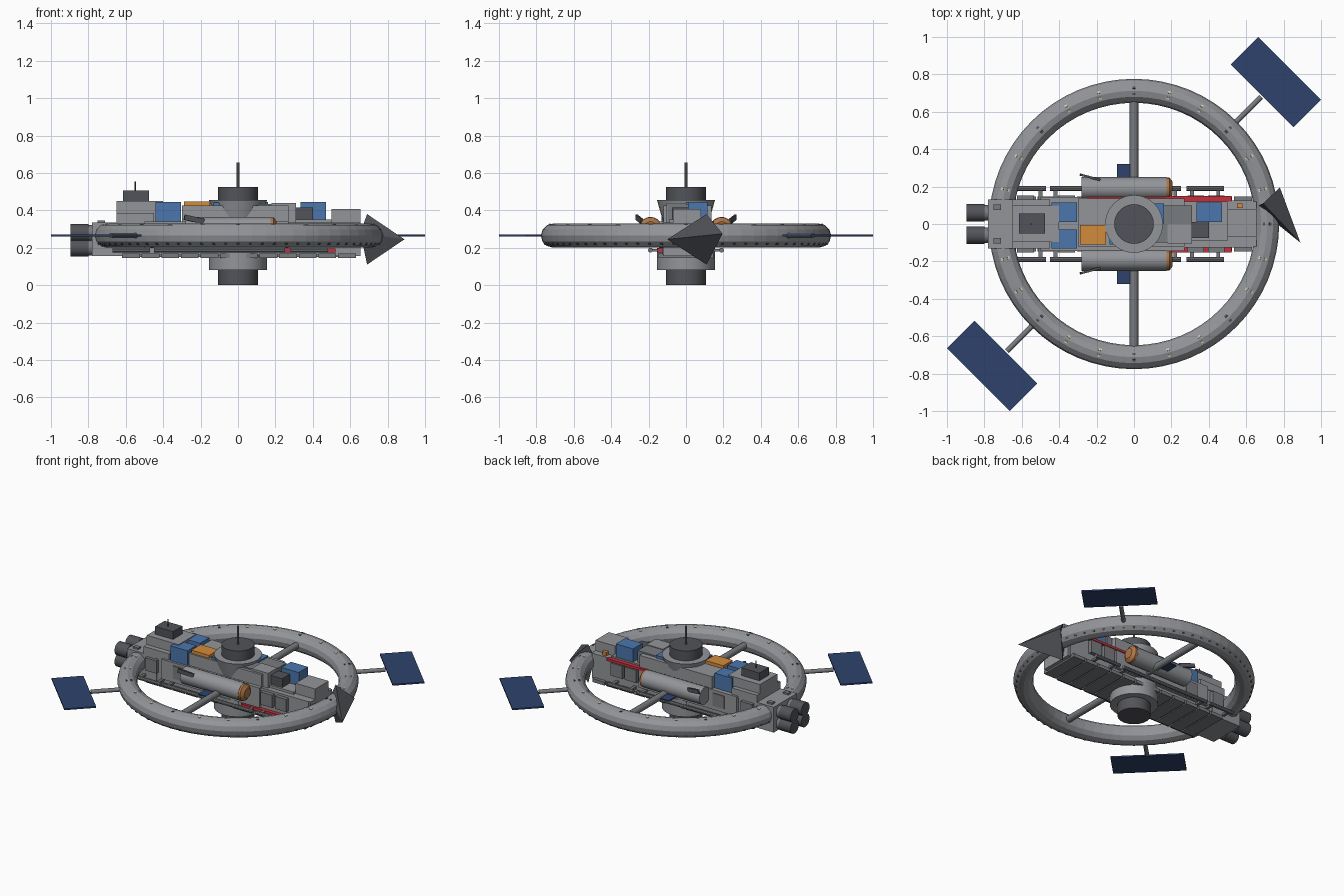
import bpy, bmesh, math
from mathutils import Vector, Matrix

if "Cube" in bpy.data.objects:
    bpy.data.objects.remove(bpy.data.objects["Cube"], do_unlink=True)


def material(name, *rgb):
    m = bpy.data.materials.new(name)
    m.use_nodes = True
    m.diffuse_color = (*rgb, 1)
    m.node_tree.nodes["Principled BSDF"].inputs["Base Color"].default_value = (*rgb, 1)
    return m


GREY = material("hull grey", .29, .3, .32)
MID = material("trim grey", .19, .2, .215)
DARK = material("dark grey", .085, .088, .1)
BLUE = material("container blue", .07, .18, .42)
ORANGE = material("container orange", .65, .26, .045)
COPPER = material("copper", .42, .18, .06)
NAVY = material("solar navy", .026, .055, .15)
RED = material("stripe red", .55, .03, .045)
CREAM = material("window cream", .7, .6, .4)


def finish(name, bm, mat, smooth=False):
    bmesh.ops.recalc_face_normals(bm, faces=bm.faces)
    mesh = bpy.data.meshes.new(name)
    bm.to_mesh(mesh)
    bm.free()
    mesh.materials.append(mat)
    ob = bpy.data.objects.new(name, mesh)
    bpy.context.collection.objects.link(ob)
    if smooth:
        bpy.ops.object.select_all(action="DESELECT")
        bpy.context.view_layer.objects.active = ob
        ob.select_set(True)
        bpy.ops.object.shade_smooth_by_angle(angle=math.radians(35))
    return ob


def box(name, mat, x, y, z, bevel=0):
    """Box spanning the given (min, max) ranges."""
    bm = bmesh.new()
    mid = Vector([(a + b) / 2 for a, b in (x, y, z)])
    size = [b - a for a, b in (x, y, z)]
    bmesh.ops.create_cube(bm, size=1, matrix=Matrix.Translation(mid) @ Matrix.Diagonal((*size, 1)))
    if bevel:
        bmesh.ops.bevel(bm, geom=bm.edges[:], offset=bevel, segments=1, affect="EDGES")
    return finish(name, bm, mat)


def rod(name, mat, a, b, r1, r2=None, sides=16):
    """Cylinder or cone from point a to point b."""
    a, b = Vector(a), Vector(b)
    turn = (b - a).to_track_quat("Z", "Y").to_matrix().to_4x4()
    bm = bmesh.new()
    bmesh.ops.create_cone(bm, cap_ends=True, segments=sides, radius1=r1,
                          radius2=r1 if r2 is None else r2, depth=(b - a).length,
                          matrix=Matrix.Translation((a + b) / 2) @ turn)
    return finish(name, bm, mat, sides > 12)


MIDZ, RING, TUBE = .265, .712, .064

# Habitat ring
bpy.ops.mesh.primitive_torus_add(location=(0, 0, MIDZ), major_radius=RING, minor_radius=TUBE,
                                 major_segments=64, minor_segments=12)
ring = bpy.context.object
ring.name = "habitat_ring"
ring.data.materials.append(GREY)


def ring_windows(name, mat, angles, tilts, size):
    """Thin plates laid on the ring tube at the given tube angles."""
    bm = bmesh.new()
    for ang in angles:
        for tilt in tilts:
            spot = (Matrix.Rotation(ang, 4, "Z") @ Matrix.Translation((RING, 0, MIDZ))
                    @ Matrix.Rotation(-tilt, 4, "Y") @ Matrix.Translation((TUBE - .001, 0, 0)))
            bmesh.ops.create_cube(bm, size=1, matrix=spot @ Matrix.Diagonal((.006, size, size * .7, 1)))
    finish(name, bm, mat)


steps = [math.radians(15 * i) for i in range(24)]
top_rows = [math.radians(75), math.radians(105)]
ring_windows("lit_windows", CREAM, [a for i, a in enumerate(steps) if i % 3], top_rows, .016)
ring_windows("unlit_windows", DARK, steps[::3], top_rows, .016)
ring_windows("lower_windows", DARK, [math.radians(5 * i) for i in range(72)],
             [math.radians(-45)], .014)

# Solar wings, masts and spokes on opposite sides
for side, tag in ((1, "left"), (-1, "right")):
    rod(f"mast_{tag}", MID, (side * .53, side * .53, MIDZ), (side * .68, side * .68, MIDZ), .014)
    wing = box(f"solar_wing_{tag}", NAVY, (-.237, .237), (-.104, .104), (-.005, .005))
    wing.matrix_world = (Matrix.Translation((side * .758, side * .758, MIDZ))
                         @ Matrix.Rotation(math.radians(-45), 4, "Z"))
    rod(f"spoke_{tag}", MID, (0, side * .1, MIDZ), (0, side * .66, MIDZ), .023)

# Main hull
box("main_hull", GREY, (-.64, .64), (-.125, .125), (.16, .335))
box("engine_block", GREY, (-.78, -.55), (-.13, .13), (.155, .335))
box("hull_waist", GREY, (-.5, .27), (-.145, .145), (.2, .34))
box("bow_block", GREY, (.48, .655), (-.12, .12), (.155, .335))
box("keel", MID, (-.62, .63), (-.11, .11), (.15, .165))
for i in range(12):
    x = -.62 + i * .105
    box(f"keel_plate_{i + 1}", MID, (x, x + .095), (-.148, .148), (.144, .168))

# Engines
for y in (-.06, .06):
    for z in (.2, .28):
        rod("engine_nozzle", MID, (-.76, y, z), (-.84, y, z), .042)
        rod("engine_bell", DARK, (-.8, y, z), (-.895, y, z), .047)

# Upper deck
box("aft_house", GREY, (-.65, -.4), (-.095, .1), (.33, .45))
box("aft_shoulder", GREY, (-.65, -.45), (-.13, .13), (.33, .385))
box("aft_cabin", DARK, (-.615, -.475), (-.05, .055), (.45, .505))
rod("aft_antenna", DARK, (-.55, 0, .5), (-.55, 0, .555), .004, sides=8)
box("deck_block", GREY, (-.3, .27), (-.12, .135), (.33, .425))
box("deck_step", MID, (-.04, .31), (-.1, .1), (.33, .435))
box("blue_container_aft_left", BLUE, (-.44, -.305), (.01, .115), (.34, .445))
box("blue_container_aft_right", BLUE, (-.44, -.305), (-.13, -.03), (.34, .445))
box("blue_container_mid", BLUE, (.06, .16), (.0, .11), (.36, .445))
box("blue_container_mid_aft", BLUE, (-.13, -.05), (-.11, 0), (.36, .442))
box("orange_container", ORANGE, (-.29, -.15), (-.11, -.005), (.34, .447))
box("fore_house", GREY, (.18, .31), (-.105, 0), (.33, .44))
box("fore_hatch", DARK, (.31, .4), (-.075, .01), (.33, .415))
box("fore_deck", GREY, (.27, .5), (-.09, .12), (.33, .352))
box("blue_container_fore", BLUE, (.335, .47), (.01, .115), (.35, .445))
box("bow_house", GREY, (.5, .655), (-.07, .08), (.33, .408))
box("bow_locker", ORANGE, (.55, .58), (.085, .11), (.33, .36))
for y in (-.09, .09):
    box("engine_cleat", MID, (-.75, -.71), (y - .015, y + .015), (.33, .347))

# Central tower above and below
rod("upper_collar", GREY, (0, 0, .33), (0, 0, .455), .12, .155, 24)
rod("upper_drum", DARK, (0, 0, .45), (0, 0, .525), .106, sides=24)
rod("main_antenna", MID, (0, 0, .52), (0, 0, .655), .008, sides=8)
rod("lower_collar", GREY, (0, 0, .2), (0, 0, .08), .155, sides=24)
rod("lower_drum", DARK, (0, 0, .09), (0, 0, 0), .106, sides=24)

# Parts mirrored on both flanks
for s in (-1, 1):
    rod("tank", GREY, (-.28, s * .19, .305), (.175, s * .19, .305), .06, sides=20)
    rod("tank_band", COPPER, (.17, s * .19, .305), (.19, s * .19, .305), .058, sides=20)
    rod("tank_cap", COPPER, (.19, s * .19, .305), (.207, s * .19, .305), .058, .035, 20)
    fin = box("tank_fin", DARK, (-.055, .055), (-.006, .006), (-.014, .014))
    fin.matrix_world = (Matrix.Translation((-.235, s * .25, .352))
                        @ Matrix.Rotation(s * math.radians(-15), 4, "Z")
                        @ Matrix.Rotation(math.radians(12), 4, "Y"))
    box("flank_panel", NAVY, (-.09, -.008), sorted((s * .2, s * .32)), (.262, .27))
    for a, b in ((-.67, -.47), (-.45, .25), (.28, .48)):
        rod("side_pipe", MID, (a, s * .19, .187), (b, s * .19, .187), .013, sides=10)
        for x in (a + .03, b - .03):
            box("pipe_bracket", MID, (x - .01, x + .01), sorted((s * .12, s * .19)), (.18, .194))
    for x in (-.58, -.36, .33, .44):
        box("side_hatch", MID, (x - .045, x + .045), sorted((s * .12, s * .152)), (.23, .32))

# Red stripes, one on each flank
box("red_stripe_right", RED, (.13, .52), (-.152, -.12), (.174, .195))
box("red_stripe_left", RED, (-.25, .52), (.12, .15), (.325, .342))

# Wedge-shaped prow: a four-sided pyramid across the ring
bm = bmesh.new()
base = [bm.verts.new(v) for v in ((.69, .11, .38), (.78, .195, .275), (.69, .11, .11), (.655, .09, .28))]
tip = bm.verts.new((.89, -.1, .245))
bm.faces.new(base)
for i in range(4):
    bm.faces.new((base[i], base[(i + 1) % 4], tip))
finish("prow_wedge", bm, DARK)
